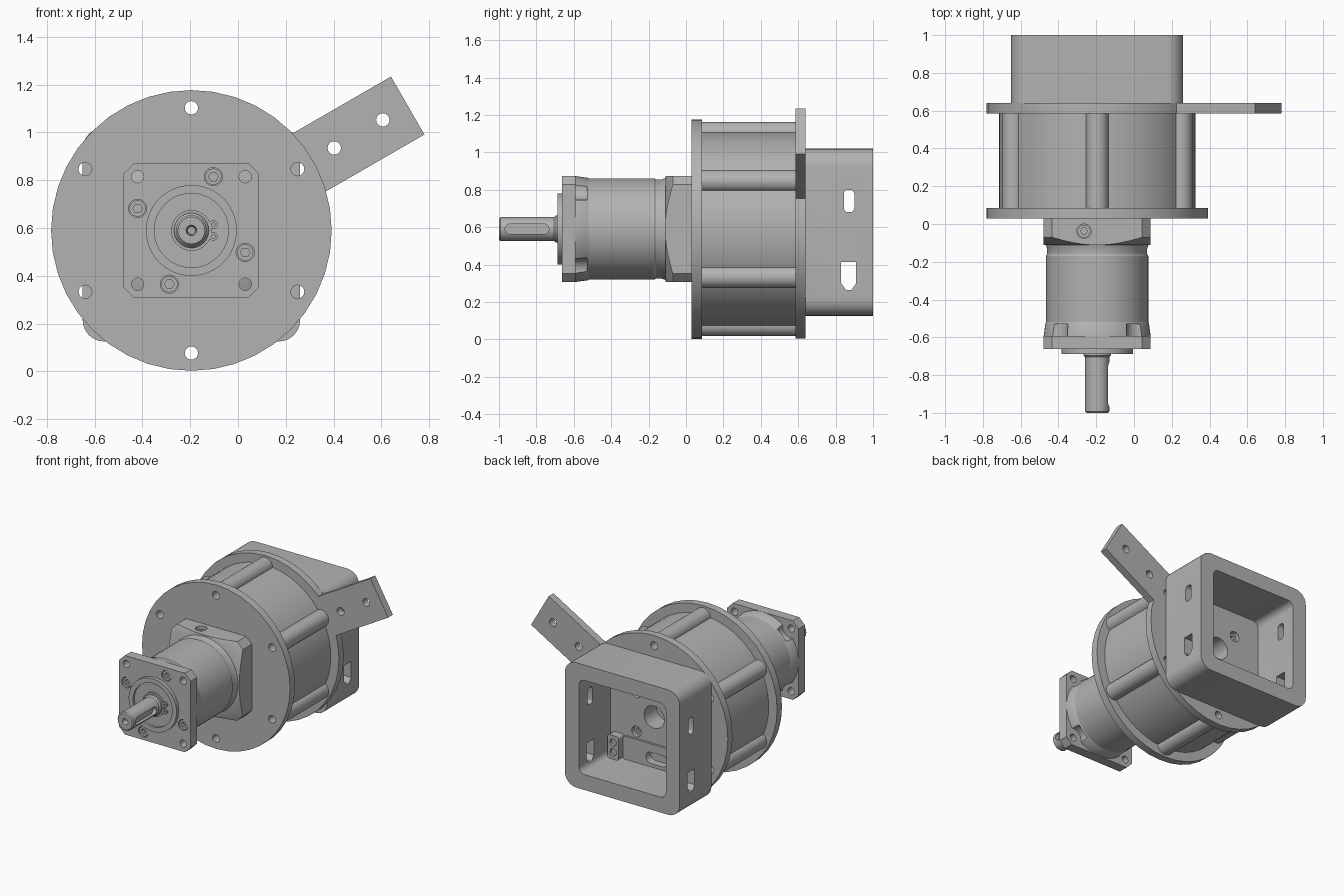
import bpy, bmesh
from math import sin, cos, pi, radians

cube = bpy.data.objects.get("Cube")
if cube:
    bpy.data.objects.remove(cube)

CX, CZ = -0.195, 0.59          # main axis, running along y
R_BOLT = 0.513                 # bolt circle of the drum

steel = bpy.data.materials.new("plain_grey")
steel.use_nodes = True
GREY = (0.45, 0.45, 0.45, 1)
steel.diffuse_color = GREY
steel.node_tree.nodes["Principled BSDF"].inputs["Base Color"].default_value = GREY


# ---- helpers: outlines are lists of (u, v) ----
def circle(u, v, r, n=24):
    return [(u + r * cos(2 * pi * i / n), v + r * sin(2 * pi * i / n)) for i in range(n)]


def rounded(u, v, w, h, r, n=6):
    pts = []
    for k, (su, sv) in enumerate([(1, 1), (-1, 1), (-1, -1), (1, -1)]):
        for i in range(n + 1):
            a = pi / 2 * (k + i / n)
            pts.append((u + su * (w / 2 - r) + r * cos(a), v + sv * (h / 2 - r) + r * sin(a)))
    return pts


def loft(name, rings, axis="Y"):
    """Solid through a list of (outline, height along axis), capped at both ends."""
    place = {"X": lambda u, v, t: (t, u, v), "Y": lambda u, v, t: (u, t, v),
             "Z": lambda u, v, t: (u, v, t)}[axis]
    bm = bmesh.new()
    loops = [[bm.verts.new(place(u, v, t)) for u, v in pts] for pts, t in rings]
    for a, b in zip(loops, loops[1:]):
        for i in range(len(a)):
            j = (i + 1) % len(a)
            bm.faces.new((a[i], a[j], b[j], b[i]))
    bm.faces.new(loops[0])
    bm.faces.new(loops[-1])
    bmesh.ops.recalc_face_normals(bm, faces=bm.faces)
    mesh = bpy.data.meshes.new(name)
    bm.to_mesh(mesh)
    bm.free()
    mesh.materials.append(steel)
    ob = bpy.data.objects.new(name, mesh)
    bpy.context.collection.objects.link(ob)
    return ob


def prism(name, pts, a, b, axis="Y"):
    return loft(name, [(pts, a), (pts, b)], axis)


def turned(name, profile, n=48, x=0, z=0):
    """Round part about the main axis (or offset from it) from (radius, y) pairs."""
    return loft(name, [(circle(CX + x, CZ + z, r, n), y) for r, y in profile])


def rod(x, z, r, a, b, n=16, name="cutter"):
    return turned(name, [(r, a), (r, b)], n, x, z)


def boolean(ob, tools, op="DIFFERENCE"):
    for tool in tools:
        tool.hide_render = True
        mod = ob.modifiers.new("cut", "BOOLEAN")
        mod.operation, mod.object, mod.solver = op, tool, "EXACT"
        bpy.context.view_layer.objects.active = ob
        bpy.ops.object.modifier_apply(modifier=mod.name)
        bpy.data.objects.remove(tool)
    return ob


def polar(r, deg):
    return r * cos(radians(deg)), r * sin(radians(deg))


BOLTS = [polar(R_BOLT, 30 + 60 * k) for k in range(6)]


def bolt_holes():
    return [rod(x, z, 0.028, -0.1, 0.637) for x, z in BOLTS]


# ---- drum, its flanges and tie rods ----
front_flange = rod(0, 0, 0.587, 0.03, 0.085, 40, "front_flange")
boolean(front_flange, bolt_holes())
drum = rod(0, 0, 0.52, 0.085, 0.586, 64, "drum")
boolean(drum, bolt_holes())
for x, z in BOLTS:
    boolean(rod(x, z, 0.06, 0.085, 0.586, 24, "tie_rod"), [rod(x, z, 0.028, 0, 0.7)])

# ---- rear flange with the torque arm ----
rear_flange = rod(0, 0, 0.585, 0.586, 0.64, 40, "rear_flange")
ca, sa = polar(1, 30)
arm_pts = [(CX + u * ca - v * sa, CZ + u * sa + v * ca)
           for u, v in [(0.3, -0.14), (1.045, -0.14), (1.045, 0.14), (0.3, 0.14)]]
boolean(rear_flange, [prism("arm", arm_pts, 0.586, 0.64)], "UNION")
boolean(rear_flange, [rod(x, z, 0.028, 0.5, 0.7) for x, z in BOLTS])
boolean(rear_flange, [rod(*polar(r, 30), 0.028, 0.5, 0.7) for r in (0.69, 0.925)])
# openings in the floor of the housing
CORNERS = [(sx, sz) for sx in (-1, 1) for sz in (-1, 1)]


def floor_holes():
    return ([rod(0, 0, 0.08, 0.5, 0.7, 32)]
            + [rod(sx * 0.14, sz * 0.14, 0.038, 0.57, 0.7) for sx, sz in CORNERS])


boolean(rear_flange, floor_holes())
boolean(drum, floor_holes())
for sx, sz in CORNERS:
    boolean(rod(sx * 0.14, sz * 0.14, 0.034, 0.57, 0.615, 20, "floor_screw"),
            [rod(sx * 0.14, sz * 0.14, 0.018, 0.59, 0.7, 6)])

# ---- open rear housing ----
housing = prism("rear_housing", rounded(CX, 0.573, 0.91, 0.895, 0.09), 0.64, 1.0)
slot_low = [(0.83, 0.415), (0.83, 0.30), (0.855, 0.265), (0.885, 0.265), (0.91, 0.30), (0.91, 0.415)]
boolean(housing, [
    prism("cutter", rounded(CX, 0.573, 0.69, 0.675, 0.045), 0.6, 1.1),
    prism("cutter", rounded(0.872, 0.74, 0.056, 0.12, 0.022, 3), -1, 1, "X"),
    prism("cutter", slot_low, -1, 1, "X")])
floor_plate = prism("floor_plate", rounded(-0.245, 0.318, 0.57, 0.165, 0.01), 0.64, 0.655)
boolean(floor_plate, [prism("cutter", rounded(-0.225, 0.3, 0.17, 0.08, 0.039), 0.6, 0.7)])
boolean(rear_flange, [prism("cutter", rounded(-0.225, 0.3, 0.17, 0.08, 0.039), 0.6, 0.7)])
terminal = prism("terminal_block", rounded(0.088, 0.32, 0.09, 0.17, 0.02), 0.64, 0.70)
boolean(terminal, [rod(0.088 - CX, z - CZ, 0.026, 0.68, 0.8) for z in (0.355, 0.285)])

# ---- gearbox ----
H = 0.283


def square(c=0.045):
    return rounded(CX, CZ, 2 * H, 2 * H, c, 1)


CORNER_BOLTS = [(sx * 0.225, sz * 0.225) for sx, sz in CORNERS]
CAP_SCREWS = [(0.092, 0.225), (-0.225, 0.092), (0.225, -0.092), (-0.092, -0.225)]

mount = prism("gearbox_mount", square(), -0.11, 0.03)
boolean(mount, [turned("cutter", [(0.284, -0.111), (0.37, -0.07), (0.45, -0.03), (0.45, 0.1)])],
        "INTERSECT")
boolean(mount, [prism("cutter", circle(-0.265, -0.038, 0.038, 20), 0.80, 1.0, "Z")])
boolean(prism("clamp_screw", circle(-0.265, -0.038, 0.034, 20), 0.79, 0.85, "Z"),
        [prism("cutter", circle(-0.265, -0.038, 0.018, 6), 0.82, 0.9, "Z")])

body = turned("gearbox_body", [(0.283, -0.592), (0.274, -0.525), (0.271, -0.52), (0.271, -0.17),
                               (0.265, -0.16), (0.265, -0.13), (0.274, -0.105)], 64)
boolean(body, [rod(x, z, 0.07, -0.7, -0.53, 20) for x, z in CORNER_BOLTS])

face = prism("front_plate", square(), -0.663, -0.592)
boolean(face, [rod(x, z, 0.026, -0.8, -0.5) for x, z in CORNER_BOLTS])
boolean(face, [rod(x, z, 0.038, -0.8, -0.61, 24) for x, z in CAP_SCREWS])
for x, z in CAP_SCREWS:
    boolean(rod(x, z, 0.034, -0.657, -0.60, 24, "cap_screw"),
            [rod(x, z, 0.02, -0.8, -0.63, 6)])

# ---- output shaft ----
turned("pilot_ring", [(0.19, -0.66), (0.19, -0.688), (0.155, -0.688), (0.155, -0.672)])
turned("retaining_ring", [(0.085, -0.67), (0.085, -0.683)], 32)
for s in (-1, 1):
    boolean(rod(0.092, s * 0.025, 0.018, -0.683, -0.67, 12, "retaining_lug"),
            [rod(0.092, s * 0.025, 0.008, -0.8, -0.6, 10)])
shaft = turned("output_shaft", [(0.073, -0.66), (0.073, -0.695), (0.064, -0.705), (0.064, -0.992),
                                (0.056, -1.0), (0.022, -1.0), (0.016, -0.96)], 40)
boolean(shaft, [prism("cutter", rounded(-0.85, CZ, 0.235, 0.054, 0.0265), CX + 0.036, 0, "X")])

# ---- smooth round surfaces, keep edges crisp ----
for ob in bpy.context.view_layer.objects:
    ob.select_set(ob.type == "MESH" and steel.name in ob.data.materials)
bpy.context.view_layer.objects.active = shaft
bpy.ops.object.shade_smooth_by_angle(angle=radians(30))
